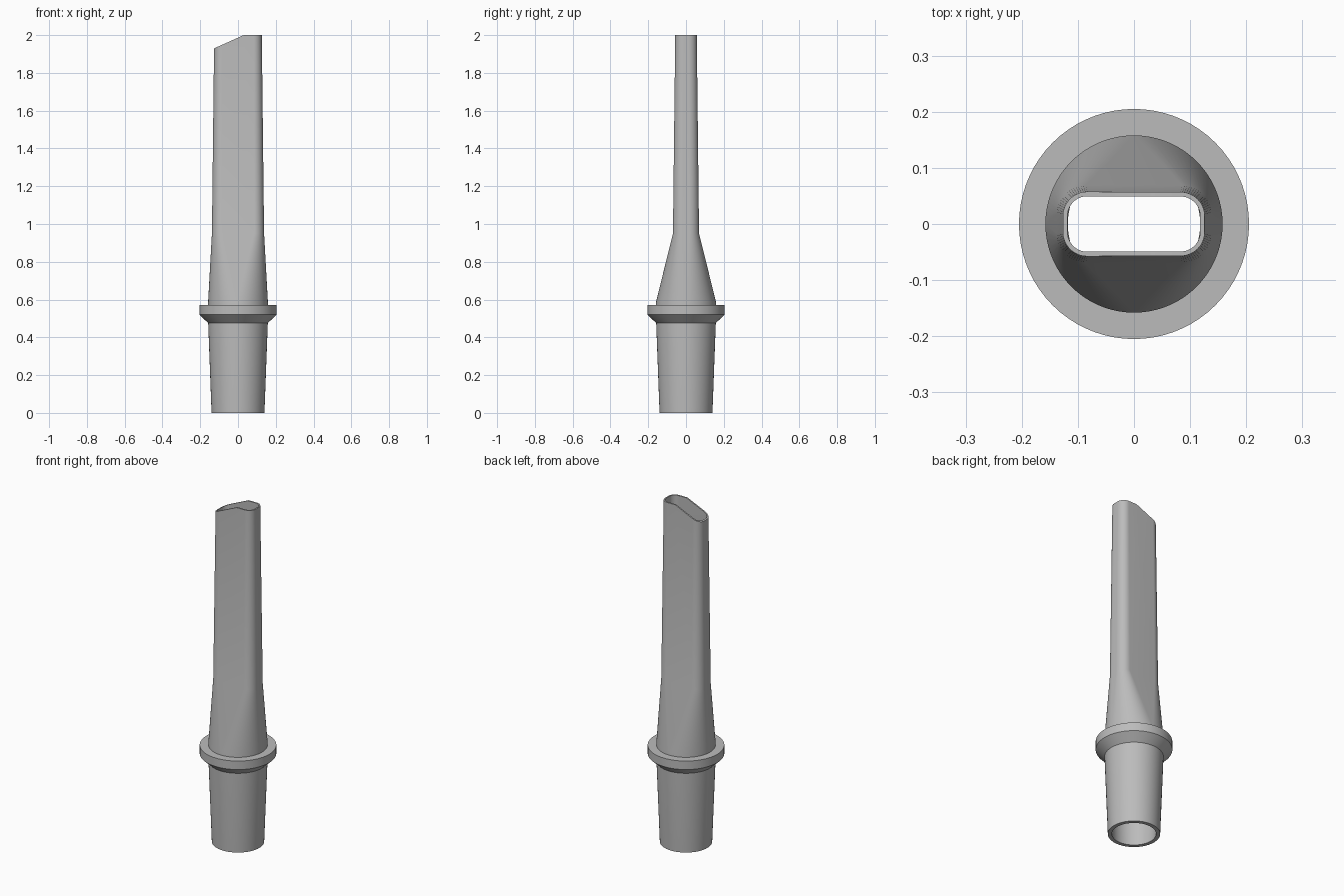
import bpy, bmesh, math
from mathutils import Vector

cube = bpy.data.objects.get("Cube")
if cube:
    bpy.data.objects.remove(cube, do_unlink=True)

grey = bpy.data.materials.new("plain grey")
grey.use_nodes = True
colour = (0.5, 0.5, 0.5, 1)
grey.diffuse_color = colour
grey.node_tree.nodes["Principled BSDF"].inputs["Base Color"].default_value = colour

STEPS = 18  # segments per quarter turn


def section(bm, z, hx, hy, r):
    """Ring of vertices on a rounded rectangle; a circle when hx = hy = r."""
    ring = []
    for q, (sx, sy) in enumerate([(1, 1), (-1, 1), (-1, -1), (1, -1)]):
        for i in range(STEPS + 1):
            a = (q + i / STEPS) * math.pi / 2
            ring.append(bm.verts.new((sx * (hx - r) + r * math.cos(a),
                                      sy * (hy - r) + r * math.sin(a), z)))
    return ring


def loft(bm, sections):
    """Skin a closed loop of sections, so the last joins the first."""
    rings = [section(bm, *s) for s in sections]
    for a, b in zip(rings, rings[1:] + rings[:1]):
        n = len(a)
        for i in range(n):
            j = (i + 1) % n
            bm.faces.new((a[i], a[j], b[j], b[i]))
    bmesh.ops.remove_doubles(bm, verts=bm.verts[:], dist=1e-5)


def circle(z, r):
    return (z, r, r, r)


def finish(bm, name):
    bmesh.ops.recalc_face_normals(bm, faces=bm.faces[:])
    mesh = bpy.data.meshes.new(name)
    bm.to_mesh(mesh)
    bm.free()
    mesh.materials.append(grey)
    obj = bpy.data.objects.new(name, mesh)
    bpy.context.collection.objects.link(obj)
    bpy.ops.object.select_all(action='DESELECT')
    obj.select_set(True)
    bpy.context.view_layer.objects.active = obj
    bpy.ops.object.shade_smooth_by_angle(angle=math.radians(25))


# Hollow tube: round tapered socket blending into a flat nozzle
bm = bmesh.new()
outer = [circle(0, 0.14), circle(0.48, 0.158), circle(0.59, 0.158),
         (0.95, 0.138, 0.069, 0.052), (2, 0.126, 0.057, 0.043)]
inner = [(2, 0.118, 0.049, 0.035), (0.95, 0.127, 0.058, 0.042),
         circle(0.59, 0.138), circle(0.48, 0.137), circle(0, 0.118)]
loft(bm, outer + inner)

# Slanted cut across one side of the mouth
bmesh.ops.bisect_plane(bm, geom=bm.verts[:] + bm.edges[:] + bm.faces[:],
                       plane_co=Vector((0.03, 0, 2)),
                       plane_no=Vector((-0.07, 0, 0.156)).normalized(),
                       clear_outer=True)
bmesh.ops.holes_fill(bm, edges=[e for e in bm.edges if e.is_boundary], sides=0)
finish(bm, "nozzle_tube")

# Stop collar with a chamfered underside
bm = bmesh.new()
loft(bm, [circle(0.475, 0.157), circle(0.52, 0.205), circle(0.57, 0.205),
          circle(0.57, 0.15), circle(0.475, 0.15)])
finish(bm, "stop_collar")
